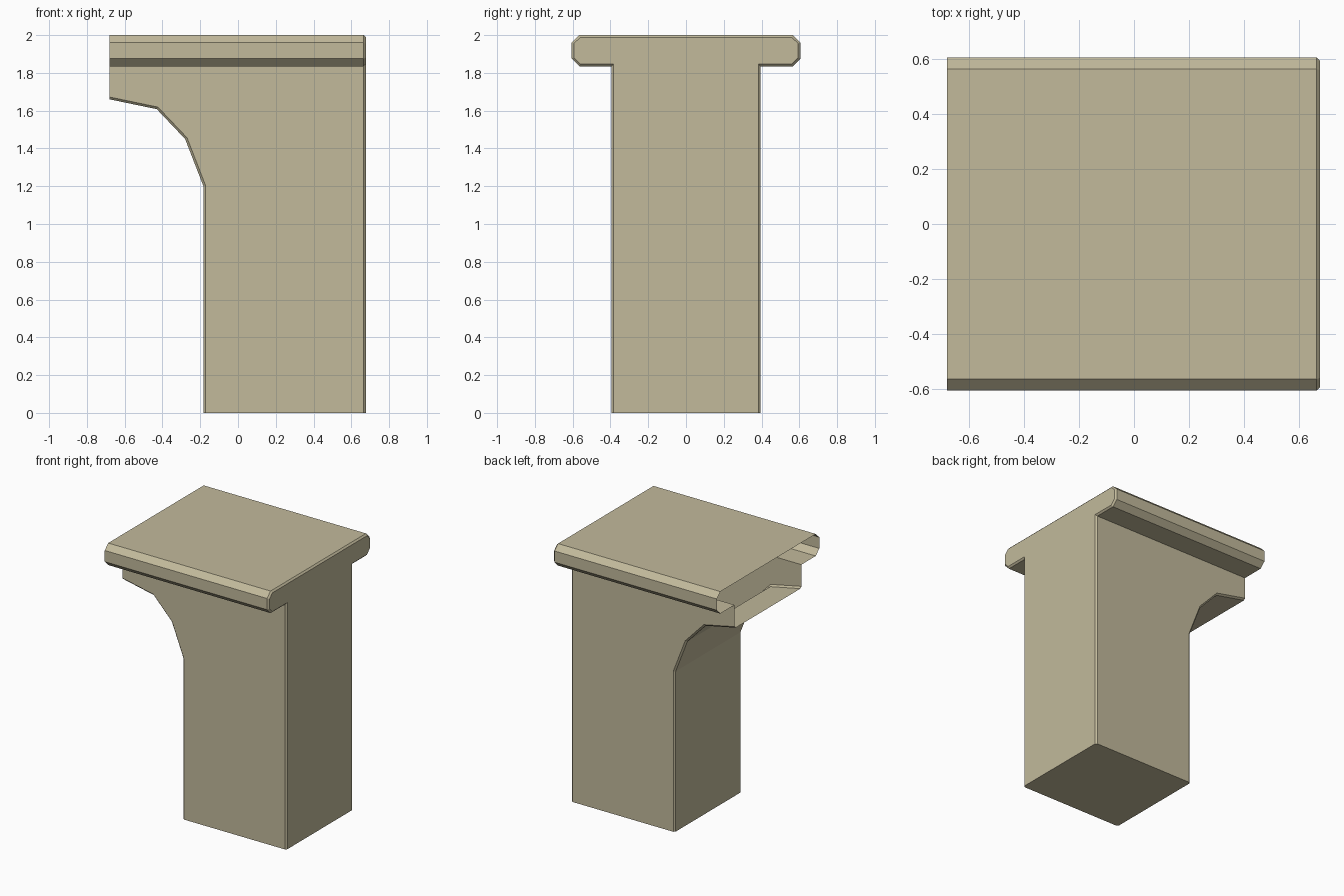
import bpy
import bmesh

if "Cube" in bpy.data.objects:
    bpy.data.objects.remove(bpy.data.objects["Cube"])

X0, X1 = -0.68, 0.677      # open end, closed end
W = 0.395                  # half width of the column
ZC = 1.835                 # underside of the cap
BEVEL = 0.012

# side outline of the column and its curved bracket (x, z)
bracket = [(X0, ZC), (X0, 1.66), (-0.43, 1.608), (-0.28, 1.45), (-0.183, 1.2),
           (-0.183, 0), (X1, 0), (X1, ZC)]
# half cross-section of the cap (y, z), from the column outward and up
half = [(W, ZC), (0.565, ZC), (0.606, 1.876), (0.606, 1.96), (0.565, 2.0)]
section = half + [(-y, z) for y, z in reversed(half)]

bm = bmesh.new()
left = [bm.verts.new((x, -W, z)) for x, z in bracket]
right = [bm.verts.new((x, W, z)) for x, z in bracket]

# column sides, bracket underside and bottom
bm.faces.new(left)
bm.faces.new(right[::-1])
for i in range(1, 6):
    bm.faces.new((left[i], right[i], right[i + 1], left[i + 1]))


# cap: section run along x, sharing its inner corners with the column
def ring(x, first, last):
    inner = [bm.verts.new((x, y, z)) for y, z in section[1:-1]]
    return [first] + inner + [last]


open_ring = ring(X0, right[0], left[0])
end_ring = ring(X1, right[-1], left[-1])
for i in range(len(section) - 1):
    bm.faces.new((open_ring[i], end_ring[i], end_ring[i + 1], open_ring[i + 1]))

# T-shaped flush end face
bm.faces.new(end_ring + [left[6], right[6]])
bmesh.ops.recalc_face_normals(bm, faces=bm.faces)

# small chamfers on the end outline and the bracket edges
end_face = max(bm.faces, key=lambda f: f.calc_center_median().x)
edges = [e for e in end_face.edges if max(v.co.z for v in e.verts) > 0.01]
for side in (left, right):
    edges += [bm.edges.get((side[i], side[i + 1])) for i in range(1, 5)]
bmesh.ops.bevel(bm, geom=edges, offset=BEVEL, segments=1, profile=0.5,
                affect='EDGES', clamp_overlap=True)
if sum(f.normal.z * f.calc_area() for f in bm.faces if f.calc_center_median().z > 1.99) < 0:
    bmesh.ops.reverse_faces(bm, faces=bm.faces)

mesh = bpy.data.meshes.new("wall_end_post")
bm.to_mesh(mesh)
bm.free()
post = bpy.data.objects.new("wall_end_post", mesh)
bpy.context.collection.objects.link(post)

stone = bpy.data.materials.new("sandstone")
stone.diffuse_color = (0.54, 0.49, 0.33, 1)
stone.use_nodes = True
stone.node_tree.nodes["Principled BSDF"].inputs["Base Color"].default_value = stone.diffuse_color
mesh.materials.append(stone)
